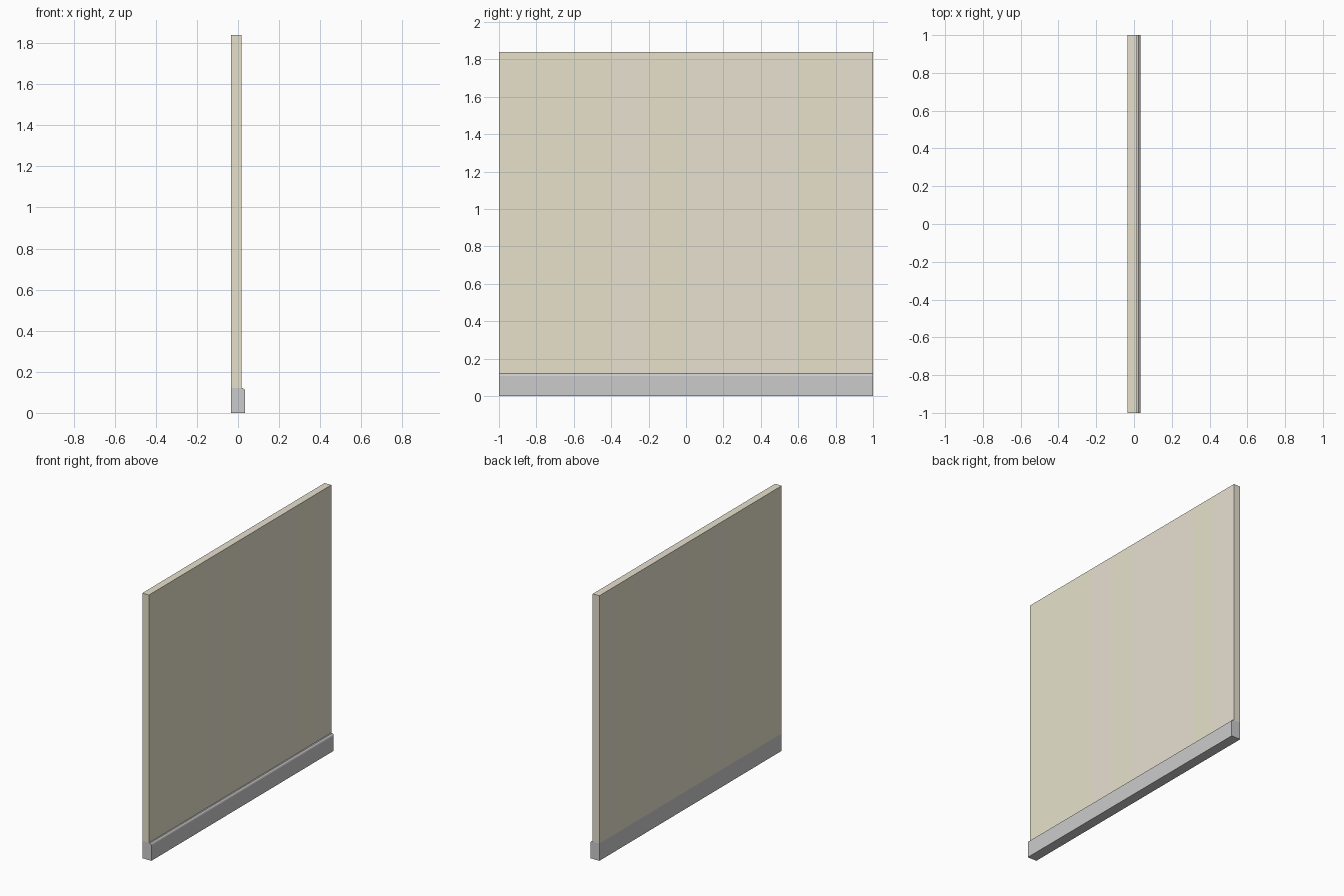
import bpy
import bmesh

if "Cube" in bpy.data.objects:
    bpy.data.objects.remove(bpy.data.objects["Cube"])


def extrude_profile(name, profile, y_cuts):
    """Sweep a closed x-z profile along y, with a ring at every y cut."""
    bm = bmesh.new()
    rings = [[bm.verts.new((x, y, z)) for x, z in profile] for y in y_cuts]
    n = len(profile)
    for s, (a, b) in enumerate(zip(rings, rings[1:])):
        for i in range(n):
            j = (i + 1) % n
            bm.faces.new((a[i], a[j], b[j], b[i])).material_index = s
    bm.faces.new(rings[0])
    bm.faces.new(rings[-1]).material_index = len(rings) - 2
    bmesh.ops.recalc_face_normals(bm, faces=bm.faces)
    mesh = bpy.data.meshes.new(name)
    bm.to_mesh(mesh)
    bm.free()
    obj = bpy.data.objects.new(name, mesh)
    bpy.context.collection.objects.link(obj)
    return obj


def make_material(name, color):
    mat = bpy.data.materials.new(name)
    mat.diffuse_color = (*color, 1)
    mat.use_nodes = True
    mat.node_tree.nodes["Principled BSDF"].inputs["Base Color"].default_value = mat.diffuse_color
    return mat


BACK, WALL_FRONT, BASE_FRONT = -0.035, 0.016, 0.035
BASE_TOP, WALL_TOP = 0.12, 1.84

# Wall panel with faint vertical wallpaper stripes
wall = extrude_profile(
    "wall_panel",
    [(BACK, BASE_TOP), (WALL_FRONT, BASE_TOP), (WALL_FRONT, WALL_TOP), (BACK, WALL_TOP)],
    [-1, -0.4, -0.2, 0, 0.6, 0.8, 1])
stripes = [make_material("wallpaper_light", (0.80, 0.755, 0.60)),
           make_material("wallpaper_dark", (0.80, 0.75, 0.63))]
for i in range(6):
    wall.data.materials.append(stripes[i % 2])

# Skirting board with an eased top edge
extrude_profile(
    "skirting_board",
    [(BACK, 0), (BASE_FRONT, 0), (BASE_FRONT, 0.107), (0.032, 0.114),
     (0.025, BASE_TOP), (BACK, BASE_TOP)],
    [-1, 1])
